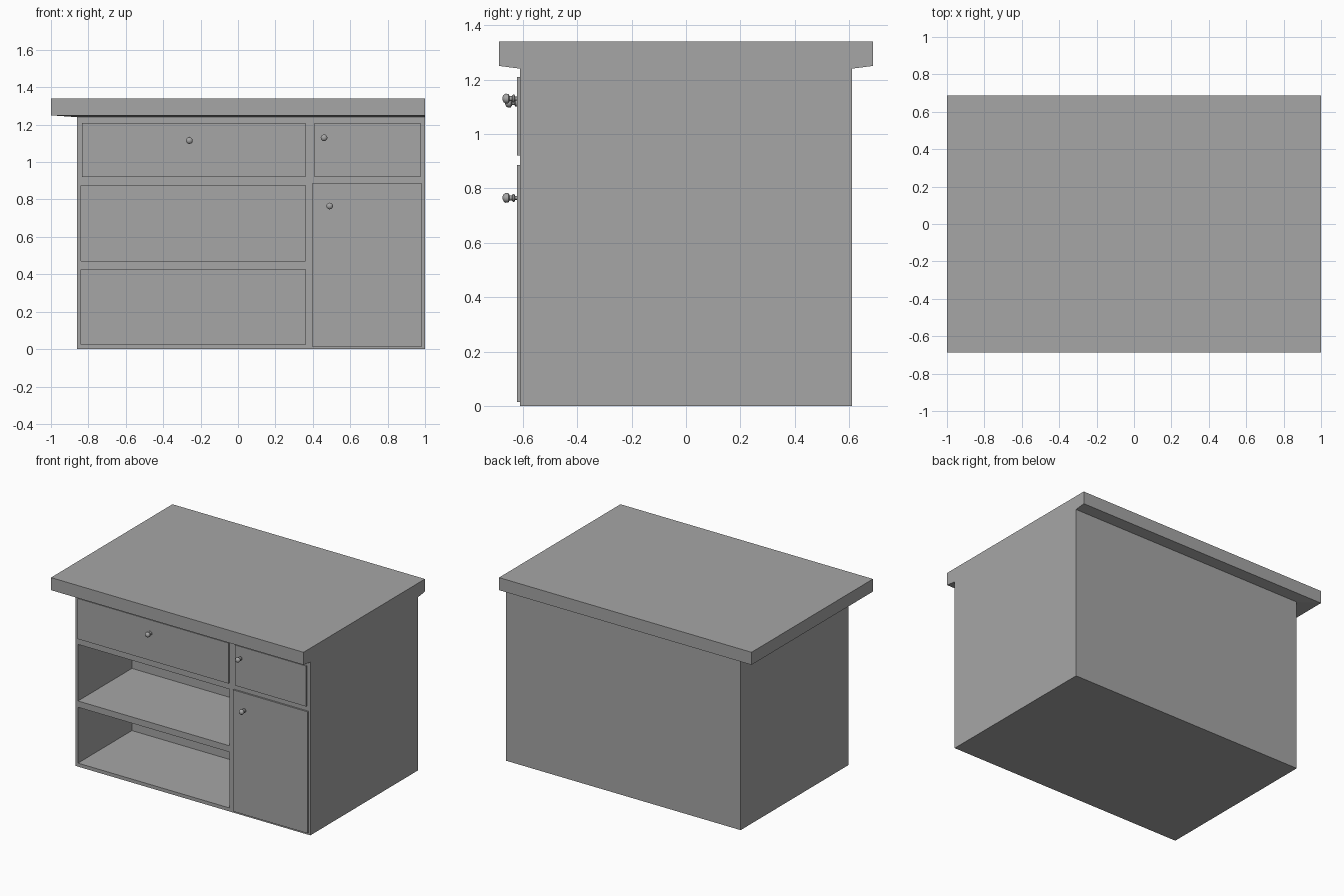
import bpy
import bmesh
from math import radians
from mathutils import Matrix

cube = bpy.data.objects.get("Cube")
if cube:
    bpy.data.objects.remove(cube, do_unlink=True)

grey = bpy.data.materials.new("plain grey")
grey.use_nodes = True
grey.diffuse_color = (0.38, 0.38, 0.38, 1)
grey.node_tree.nodes["Principled BSDF"].inputs["Base Color"].default_value = grey.diffuse_color


def finish(name, bm):
    bmesh.ops.recalc_face_normals(bm, faces=bm.faces)
    mesh = bpy.data.meshes.new(name)
    bm.to_mesh(mesh)
    bm.free()
    mesh.materials.append(grey)
    obj = bpy.data.objects.new(name, mesh)
    bpy.context.collection.objects.link(obj)
    return obj


def loft(name, rings):
    """Skin a stack of equal-length vertex rings and cap both ends."""
    bm = bmesh.new()
    loops = [[bm.verts.new(p) for p in ring] for ring in rings]
    n = len(loops[0])
    for low, high in zip(loops, loops[1:]):
        for i in range(n):
            j = (i + 1) % n
            bm.faces.new((low[i], low[j], high[j], high[i]))
    bm.faces.new(loops[0])
    bm.faces.new(loops[-1])
    return finish(name, bm)


def rect(x0, x1, y0, y1, z):
    return [(x0, y0, z), (x1, y0, z), (x1, y1, z), (x0, y1, z)]


def box(name, x0, x1, y0, y1, z0, z1):
    return loft(name, [rect(x0, x1, y0, y1, z0), rect(x0, x1, y0, y1, z1)])


LEFT, RIGHT, DEPTH, BODY_TOP = -0.86, 1.0, 0.61, 1.24
FACE = -0.622

# Cabinet body with two open shelf bays
body = box("cabinet_body", LEFT, RIGHT, -DEPTH, DEPTH, 0, BODY_TOP)
for z0, z1 in ((0.025, 0.425), (0.47, 0.875)):
    cutter = box("shelf_cutter", -0.84, 0.36, -0.8, 0, z0, z1)
    cutter.hide_render = True
    mod = body.modifiers.new("shelf_bay", "BOOLEAN")
    mod.operation = "DIFFERENCE"
    mod.solver = "EXACT"
    mod.object = cutter
    bpy.context.view_layer.objects.active = body
    bpy.ops.object.modifier_apply(modifier=mod.name)
    bpy.data.objects.remove(cutter, do_unlink=True)

# Countertop, overhanging all sides but one, with a slightly sloped underside
loft("countertop", [
    rect(LEFT, RIGHT, -DEPTH, DEPTH, BODY_TOP),
    rect(-1, RIGHT, -0.687, 0.687, 1.25),
    rect(-1, RIGHT, -0.687, 0.687, 1.34),
])

# Drawer fronts and door
for name, x0, x1, z0, z1 in (
    ("wide_drawer_front", -0.835, 0.36, 0.92, 1.21),
    ("small_drawer_front", 0.41, 0.975, 0.92, 1.21),
    ("door", 0.395, 0.985, 0.015, 0.885),
):
    box(name, x0, x1, FACE, -DEPTH + 0.01, z0, z1)


# Turned knobs: (distance forward, radius) along the axis, base to tip
profile = ((0.008, 0.015), (0.014, 0.015), (0.018, 0.009), (0.026, 0.009),
           (0.031, 0.017), (0.041, 0.018), (0.048, 0.014), (0.052, 0.006))


def knob(name, x, z, shift):
    points = [(-shift, 0.007), (0.007, 0.007)] + list(profile)
    rings = []
    for d, r in points:
        turn = [Matrix.Rotation(radians(30 * i), 3, "Y") for i in range(12)]
        ring = [m.col[0] * r for m in turn]
        rings.append([(x + v.x, FACE + shift - d, z + v.z) for v in ring])
    obj = loft(name, rings)
    bpy.ops.object.select_all(action="DESELECT")
    obj.select_set(True)
    bpy.context.view_layer.objects.active = obj
    bpy.ops.object.shade_smooth_by_angle(angle=radians(40))


knob("wide_drawer_knob", -0.26, 1.115, 0.009)
knob("small_drawer_knob", 0.46, 1.13, 0)
knob("door_knob", 0.49, 0.765, 0)
